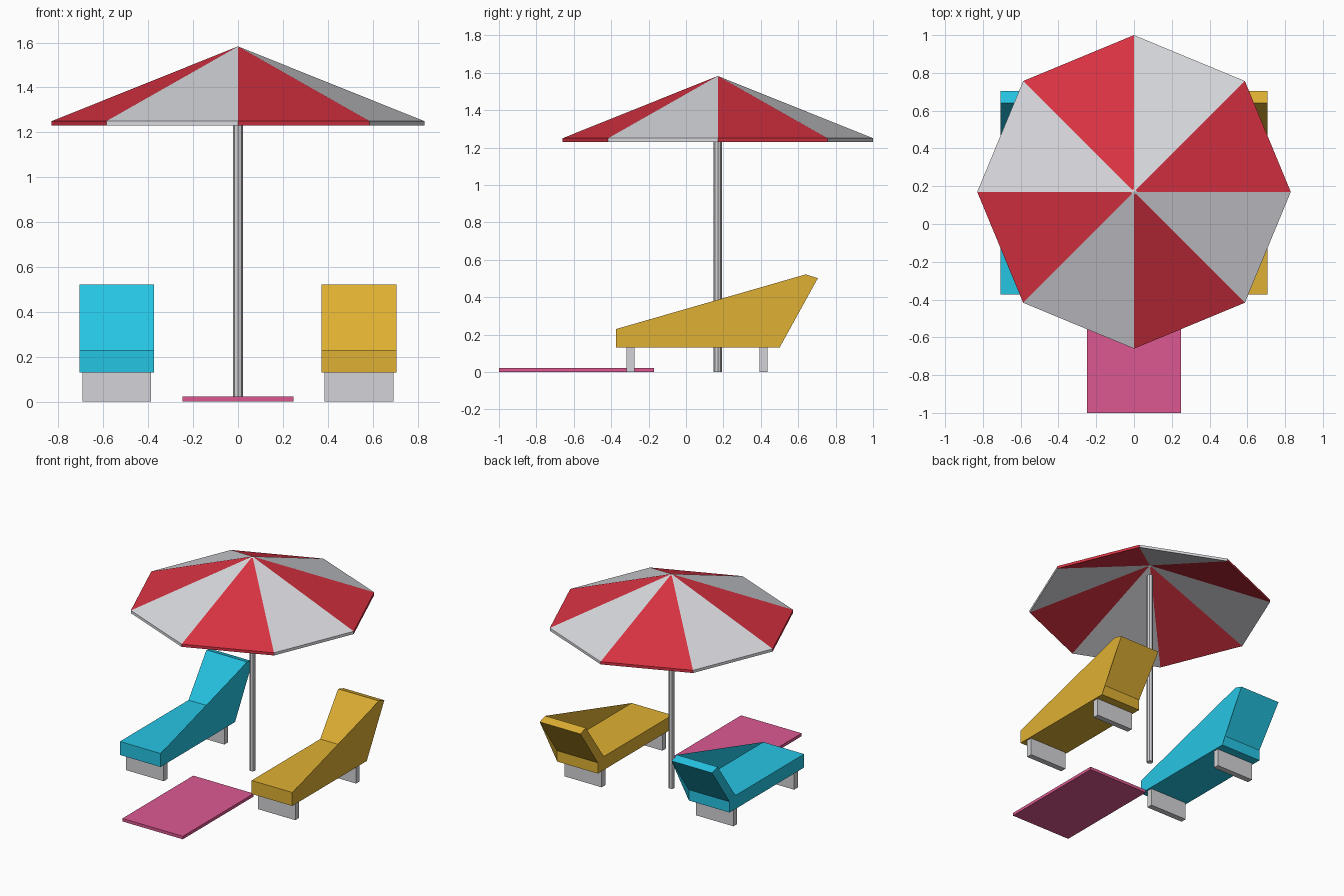
import bpy, bmesh, math

if "Cube" in bpy.data.objects:
    bpy.data.objects.remove(bpy.data.objects["Cube"])


def material(name, r, g, b):
    lin = lambda c: ((c / 255 + 0.055) / 1.055) ** 2.4 if c > 10 else c / 255 / 12.92
    m = bpy.data.materials.new(name)
    m.diffuse_color = (lin(r), lin(g), lin(b), 1)
    m.use_nodes = True
    m.node_tree.nodes["Principled BSDF"].inputs["Base Color"].default_value = m.diffuse_color
    return m


RED = material("red", 217, 50, 66)
WHITE = material("white", 217, 218, 223)
GREY = material("pale grey", 212, 212, 216)
YELLOW = material("yellow", 223, 176, 50)
CYAN = material("cyan", 38, 197, 228)
PINK = material("pink", 220, 88, 145)


def finish(name, bm, *mats):
    me = bpy.data.meshes.new(name)
    bm.to_mesh(me)
    bm.free()
    for m in mats:
        me.materials.append(m)
    ob = bpy.data.objects.new(name, me)
    bpy.context.collection.objects.link(ob)
    return ob


def box(name, x, y, z, mat):
    bm = bmesh.new()
    bmesh.ops.create_cube(bm, size=1)
    for v in bm.verts:
        v.co = [lo + (c + 0.5) * (hi - lo) for c, (lo, hi) in zip(v.co, (x, y, z))]
    return finish(name, bm, mat)


CY = 0.17  # parasol axis in y

# parasol canopy: eight-sided thin shell with alternating panels
bm = bmesh.new()
N, R, HUB = 8, 0.83, 0.015


def ring(r, z):
    return [bm.verts.new((r * math.cos(math.tau * i / N),
                          CY + r * math.sin(math.tau * i / N), z)) for i in range(N)]


slope = 0.333 / R
top_apex = bm.verts.new((0, CY, 1.583))
low_apex = bm.verts.new((0, CY, 1.563))
top_hub, top_rim = ring(HUB, 1.583 - slope * HUB), ring(R, 1.25)
low_rim, low_hub = ring(R, 1.23), ring(HUB, 1.563 - slope * HUB)
loops = [top_hub, top_rim, low_rim, low_hub]
for i in range(N):
    j = (i + 1) % N
    for a, b in zip(loops, loops[1:]):
        bm.faces.new((a[i], b[i], b[j], a[j])).material_index = i % 2
    # small white centre
    bm.faces.new((top_apex, top_hub[i], top_hub[j])).material_index = 1
    bm.faces.new((low_apex, low_hub[j], low_hub[i])).material_index = 1
finish("parasol_canopy", bm, RED, WHITE)

# parasol pole
bm = bmesh.new()
bmesh.ops.create_cone(bm, cap_ends=True, segments=8, radius1=0.022, radius2=0.022, depth=1.48)
bmesh.ops.translate(bm, verts=bm.verts, vec=(0, CY, 0.74))
finish("parasol_pole", bm, GREY)

# beach mat
box("beach_mat", (-0.248, 0.248), (-1.0, -0.17), (0, 0.022), PINK)

# lounger side profile (y, z), clockwise seen from +x
PROFILE = [(-0.373, 0.13), (-0.373, 0.23), (0.43, 0.23), (0.64, 0.522),
           (0.705, 0.502), (0.5, 0.21), (0.5, 0.13)]


def lounger(side, x0, mat):
    bm = bmesh.new()
    left = [bm.verts.new((x0, y, z)) for y, z in PROFILE]
    right = [bm.verts.new((x0 + 0.333, y, z)) for y, z in PROFILE]
    n = len(PROFILE)
    for i in range(n):
        j = (i + 1) % n
        bm.faces.new((left[i], right[i], right[j], left[j]))
    bm.faces.new(left)
    # right side is a full web bridging both inner corners
    bm.faces.new([right[i] for i in (6, 4, 3, 1, 0)])
    finish(side + "_lounger", bm, mat)
    for part, y in (("front", -0.318), ("back", 0.393)):
        box(f"{side}_lounger_{part}_leg", (x0 + 0.013, x0 + 0.32), (y, y + 0.043), (0, 0.13), GREY)


lounger("left", -0.707, CYAN)
lounger("right", 0.373, YELLOW)
